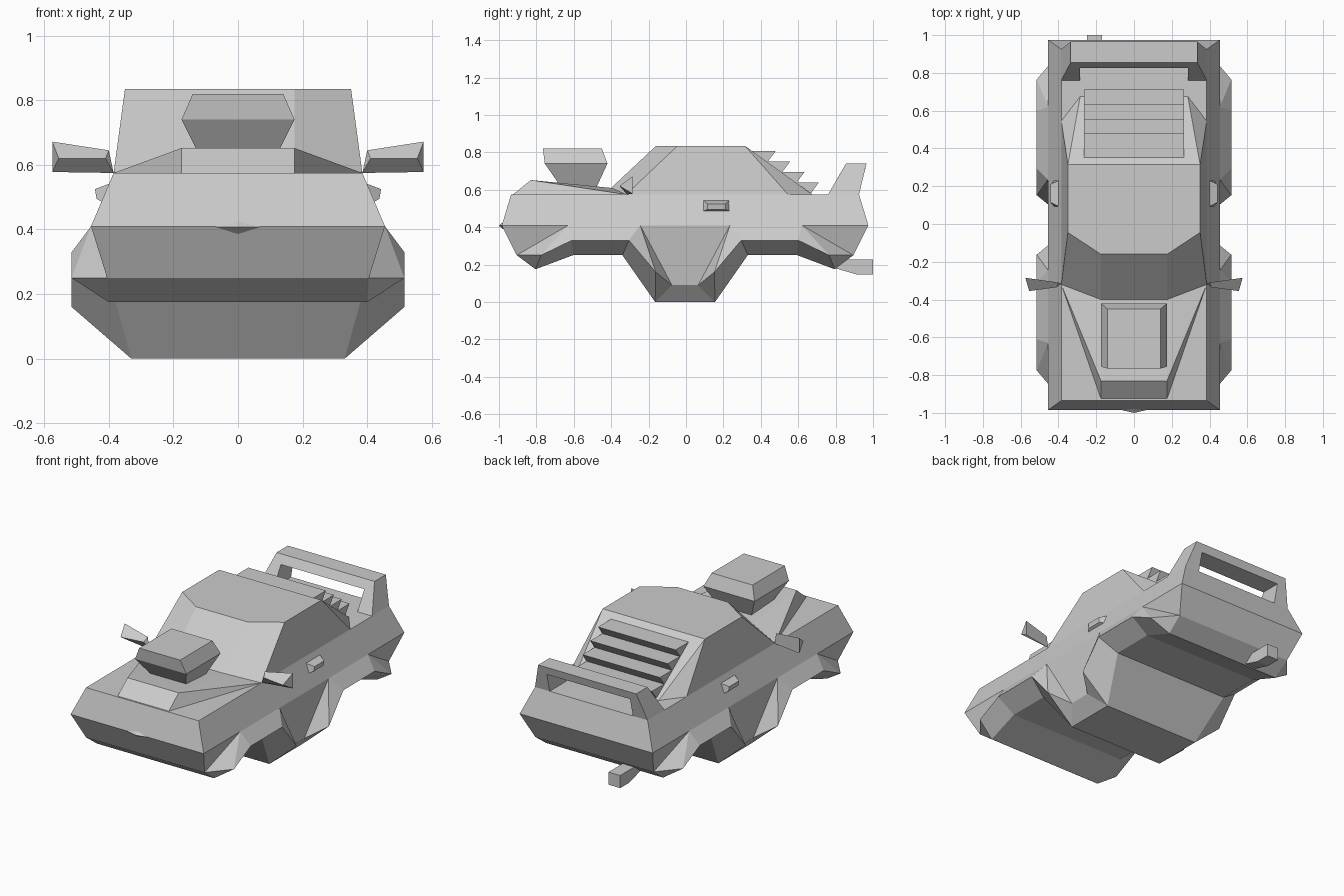
import bpy
import bmesh
from mathutils import Vector

default_cube = bpy.data.objects.get("Cube")
if default_cube:
    bpy.data.objects.remove(default_cube, do_unlink=True)

# Single paint colour
paint = bpy.data.materials.new("light_grey_paint")
paint.use_nodes = True
GREY = (0.6, 0.6, 0.6, 1.0)
paint.diffuse_color = GREY
paint.node_tree.nodes["Principled BSDF"].inputs["Base Color"].default_value = GREY


def finish(name, bm):
    """Weld, orient and link a mesh as a named part."""
    bmesh.ops.remove_doubles(bm, verts=bm.verts, dist=0.0005)
    bmesh.ops.recalc_face_normals(bm, faces=bm.faces)
    mesh = bpy.data.meshes.new(name)
    bm.to_mesh(mesh)
    bm.free()
    mesh.materials.append(paint)
    part = bpy.data.objects.new(name, mesh)
    bpy.context.collection.objects.link(part)
    return part


def faceted(name, points, faces, mirror_y=False, shift=0.0):
    """Mirrored faceted part; an upper case letter is that point on the centre line."""
    bm = bmesh.new()
    for side in (1, -1):
        for end in ((1, -1) if mirror_y else (1,)):
            for face in faces.split():
                verts = []
                for letter in face:
                    x, y, z = points[letter.lower()]
                    x = 0 if letter.isupper() else x * side
                    verts.append(bm.verts.new((x, y * end + shift, z)))
                bm.faces.new(verts)
    return finish(name, bm)


def prism(name, profile, x_low, x_high):
    """Side profile of (y, z) points, extruded across the width."""
    bm = bmesh.new()
    face = bm.faces.new([bm.verts.new((x_low, y, z)) for y, z in profile])
    grown = bmesh.ops.extrude_face_region(bm, geom=[face])
    verts = [v for v in grown["geom"] if isinstance(v, bmesh.types.BMVert)]
    bmesh.ops.translate(bm, verts=verts, vec=Vector((x_high - x_low, 0, 0)))
    return finish(name, bm)


# Lower body: one quarter, mirrored across the width and the length
hull = {
    # shoulder and belt line
    "s": (.385, .93, .575), "t": (.385, 0, .575),
    "p": (.455, .98, .41), "r": (.455, .625, .41),
    "q": (.455, .24, .41), "u": (.455, 0, .41),
    # bumper corner and flare
    "a": (.405, .9, .25), "b": (.515, .77, .25), "k": (.4, .8, .175),
    # wheel arch
    "c": (.515, .605, .33), "h": (.4, .6, .25),
    "d": (.515, .3, .33), "l": (.4, .335, .25),
    # side skirt and floor
    "f": (.515, .157, .16), "e": (.407, .07, .09), "v": (.407, 0, .09),
    "g": (.33, .16, 0), "w": (.33, 0, 0),
}
faceted("lower_body", hull,
        "stuqrp pra arb rcb rqdc qdf qfe qevu abk bchk cdlh dfgl feg evwg "
        "spPS paAP akKA khHK hlLH lgGL gwWG sSTt",
        mirror_y=True, shift=-.005)

# Raised bonnet, windscreen, roof and rear window
cabin = {
    "n": (.175, -.925, .575), "m": (.175, -.83, .652),
    "o": (.175, -.4, .61), "w": (.385, -.32, .575),
    "i": (.175, -.16, .835), "j": (.35, -.045, .835), "k": (.35, .315, .835),
    "x": (.385, .545, .575), "y": (.285, .675, .575),
}
faceted("cabin_and_bonnet", cabin,
        "nmw mow oijw wjkx kxy nmMN moOM oiIO ijkKI kyYK nwxyYN")

# Rear wing: two posts and a cross bar around an open slot
wing = {
    "a": (.385, .76, .575), "b": (.385, .925, .575),
    "c": (.335, .855, .74), "d": (.335, .965, .74),
    "e": (.285, .76, .575), "f": (.285, .925, .575),
    "g": (.285, .826, .69), "h": (.285, .953, .69),
}
faceted("rear_wing", wing, "abdc aegGCc bfhHDd efhg ghHG cdDC aefb")

# Bonnet scoop, flared out from a narrow neck
scoop = {
    "a": (.14, -.45, .82), "b": (.14, -.765, .82),
    "c": (.175, -.42, .74), "d": (.175, -.755, .74),
    "e": (.11, -.48, .61), "f": (.11, -.665, .61),
}
faceted("bonnet_scoop", scoop, "abBA acdb cefd acCA ceEC bdDB dfFD efFE")

# Door mirrors: a flat back with a ridge facing forward
mirror = {
    "a": (.385, -.315, .575), "b": (.575, -.285, .578),
    "c": (.575, -.285, .672), "d": (.4, -.31, .645),
    "e": (.41, -.335, .62), "f": (.555, -.355, .62),
}
faceted("door_mirrors", mirror, "abcd abfe dcfe bcf ade")

# Door handles
handle = {
    "a": (.39, .09, .545), "b": (.39, .235, .545),
    "c": (.42, .235, .485), "d": (.42, .09, .485),
    "e": (.443, .115, .525), "f": (.443, .21, .525),
    "g": (.438, .21, .495), "h": (.438, .115, .495),
}
faceted("door_handles", handle, "abcd efgh abfe bcgf cdhg daeh")

# Small faceted peak on the nose
peak = {
    "a": (.07, -.984, .408), "b": (0, -.975, .43),
    "c": (0, -.972, .385), "d": (0, -1, .408), "e": (0, -.95, .408),
}
faceted("nose_peak", peak, "abD acD abE acE")

# Stepped louvres over the rear window
STEPS = 4
louvre = [(.335, .808)]
for step in range(STEPS):
    y, z = .48 + .077 * step, .808 - .056 * step
    louvre += [(y, z), (y - .042, z - .057)]
louvre.append((.6, .58))
prism("rear_window_louvres", louvre, -.265, .265)

# Exhaust pipe under one side of the tail
prism("exhaust", [(.8, .18), (.91, .148), (1, .148), (1, .226), (.86, .226)], -.25, -.17)
